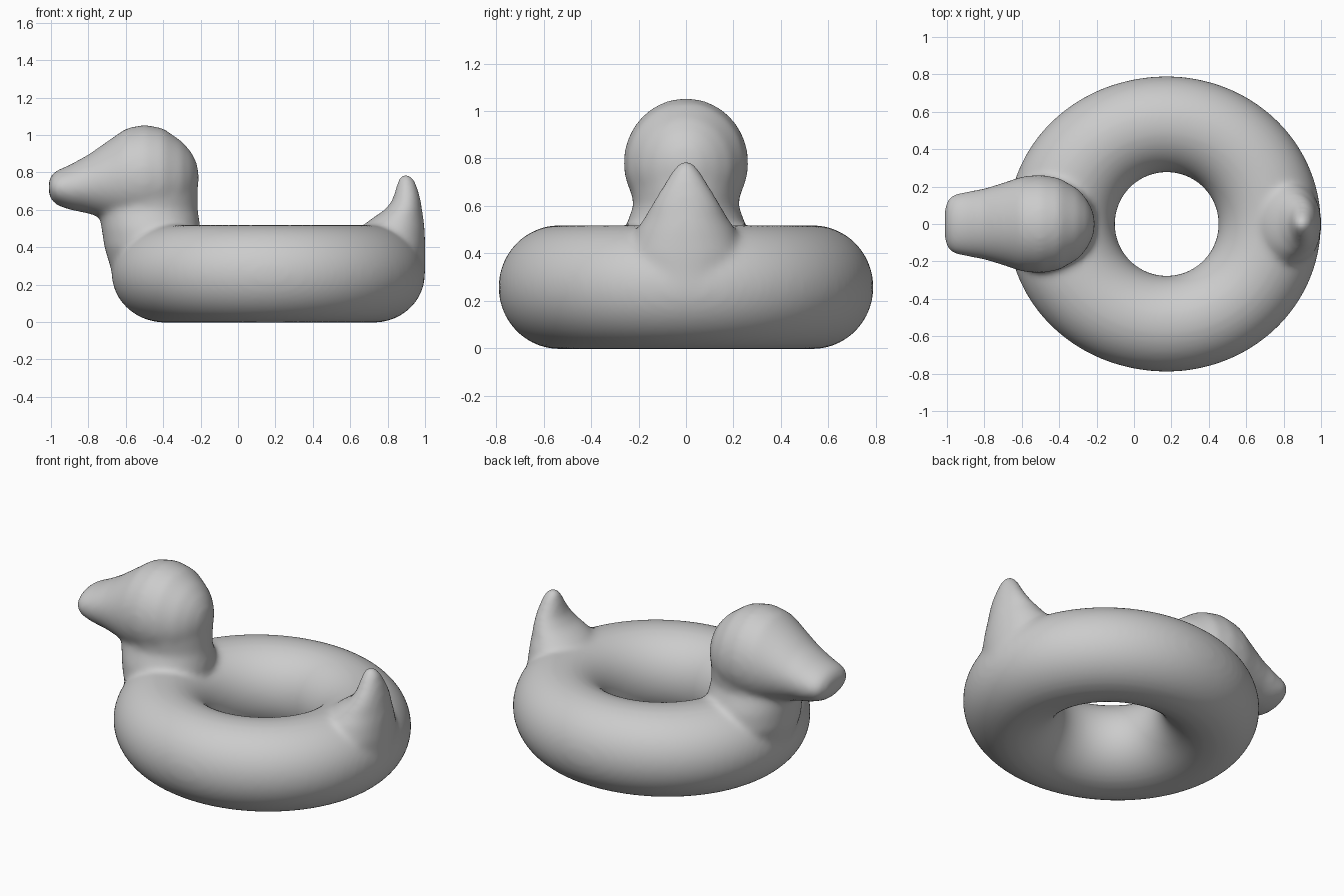
import bpy, bmesh
from math import sin, cos, pi

cube = bpy.data.objects.get("Cube")
if cube:
    bpy.data.objects.remove(cube, do_unlink=True)

vinyl = bpy.data.materials.new("grey_vinyl")
vinyl.use_nodes = True
grey = (0.6, 0.6, 0.6, 1)
vinyl.diffuse_color = grey
vinyl.node_tree.nodes["Principled BSDF"].inputs["Base Color"].default_value = grey

bm = bmesh.new()


def bridge(a, b):
    n = len(a)
    for i in range(n):
        j = (i + 1) % n
        bm.faces.new((a[i], a[j], b[j], b[i]))


def ring(point, n):
    return [bm.verts.new(point(2 * pi * i / n)) for i in range(n)]


def loft(sections, make_point, n=40):
    """Skin a closed shell through a list of elliptical sections."""
    loops = [ring(lambda t, s=s: make_point(s, t), n) for s in sections]
    for a, b in zip(loops, loops[1:]):
        bridge(a, b)
    bm.faces.new(loops[0][::-1])
    bm.faces.new(loops[-1])


def along_x(s, t):
    x, low, high, half_width = s
    return (x, half_width * cos(t), (low + high) / 2 + (high - low) / 2 * sin(t))


def along_z(s, t):
    z, back, front, half_width = s
    return ((back + front) / 2 + (front - back) / 2 * cos(t), half_width * sin(t), z)


# Inflated ring: round hole, outer edge drawn out towards chest and tail
HOLE, OUTER, HEIGHT, CENTRE = 0.277, 0.79, 0.261, 0.175


def tube_section(u):
    c = cos(u)
    outer = OUTER + (0.035 if c > 0 else 0.06) * c * c
    mid, half = (outer + HOLE) / 2, (outer - HOLE) / 2

    def point(t):
        r = mid + half * cos(t)
        return (CENTRE + r * c, r * sin(u), 0.258 + HEIGHT * sin(t))
    return ring(point, 48)


tube = [tube_section(2 * pi * i / 96) for i in range(96)]
for i in range(96):
    bridge(tube[i], tube[(i + 1) % 96])

# Head and beak: x, underside, top, half width
loft([(-1.012, 0.69, 0.75, 0.08), (-1.0, 0.655, 0.785, 0.125),
      (-0.97, 0.625, 0.81, 0.157), (-0.9, 0.6, 0.84, 0.172),
      (-0.8, 0.58, 0.895, 0.19), (-0.7, 0.55, 0.965, 0.22),
      (-0.6, 0.52, 1.035, 0.254), (-0.5, 0.51, 1.056, 0.264),
      (-0.4, 0.52, 1.036, 0.246), (-0.3, 0.56, 0.966, 0.188),
      (-0.25, 0.62, 0.91, 0.13), (-0.22, 0.69, 0.85, 0.07),
      (-0.21, 0.75, 0.79, 0.03)], along_x)

# Chest and neck: z, chest side, hole side, half width
loft([(0.15, -0.56, -0.3, 0.15), (0.25, -0.67, -0.25, 0.22),
      (0.4, -0.715, -0.21, 0.27), (0.5, -0.73, -0.2, 0.26),
      (0.6, -0.745, -0.215, 0.222), (0.7, -0.74, -0.215, 0.235),
      (0.78, -0.7, -0.22, 0.23)], along_z)

# Tail: z, hole side, outer side, half width
loft([(0.25, 0.7, 1.0, 0.2), (0.4, 0.66, 1.002, 0.24),
      (0.5, 0.65, 0.998, 0.21), (0.55, 0.71, 0.992, 0.175),
      (0.6, 0.785, 0.985, 0.148), (0.65, 0.825, 0.977, 0.118),
      (0.7, 0.84, 0.965, 0.088), (0.75, 0.853, 0.948, 0.056),
      (0.785, 0.868, 0.925, 0.03)], along_z)

bmesh.ops.recalc_face_normals(bm, faces=bm.faces)
mesh = bpy.data.meshes.new("duck_swim_ring")
bm.to_mesh(mesh)
bm.free()
mesh.materials.append(vinyl)
mesh.polygons.foreach_set("use_smooth", [True] * len(mesh.polygons))
duck = bpy.data.objects.new("duck_swim_ring", mesh)
bpy.context.collection.objects.link(duck)

# Fuse the shells into one skin and soften the joins
fuse = duck.modifiers.new("fuse", "REMESH")
fuse.mode = "VOXEL"
fuse.voxel_size = 0.016
fuse.use_smooth_shade = True
soften = duck.modifiers.new("soften", "SMOOTH")
soften.factor = 0.5
soften.iterations = 14
